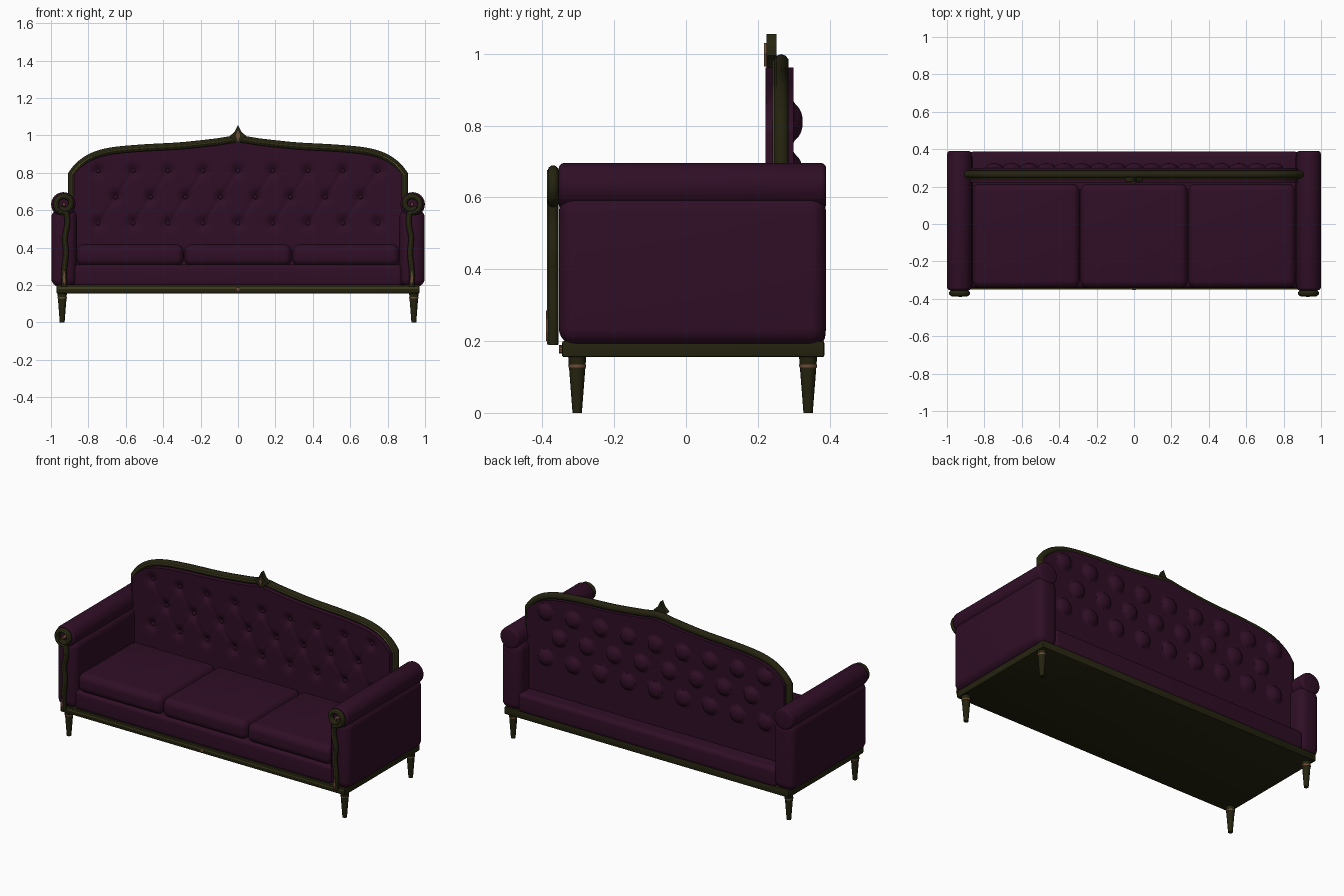
import bpy, bmesh, math
from mathutils import Matrix, Vector

if "Cube" in bpy.data.objects:
    bpy.data.objects.remove(bpy.data.objects["Cube"])


def material(name, rgb):
    m = bpy.data.materials.new(name)
    m.diffuse_color = (*rgb, 1)
    m.use_nodes = True
    m.node_tree.nodes["Principled BSDF"].inputs["Base Color"].default_value = m.diffuse_color
    return m


PLUM = material("plum velvet", (0.029, 0.0045, 0.019))
WOOD = material("dark olive wood", (0.018, 0.017, 0.005))
GOLD = material("dull gold", (0.10, 0.09, 0.025))
COPPER = material("copper", (0.16, 0.075, 0.04))


def finish(ob, mat, angle=40):
    ob.data.materials.clear()
    ob.data.materials.append(mat)
    bpy.ops.object.select_all(action='DESELECT')
    ob.select_set(True)
    bpy.context.view_layer.objects.active = ob
    bpy.ops.object.shade_smooth_by_angle(angle=math.radians(angle))
    return ob


def from_bmesh(name, bm, mat, angle=40):
    bmesh.ops.recalc_face_normals(bm, faces=bm.faces)
    me = bpy.data.meshes.new(name)
    bm.to_mesh(me)
    bm.free()
    ob = bpy.data.objects.new(name, me)
    bpy.context.collection.objects.link(ob)
    return finish(ob, mat, angle)


def box(name, lo, hi, mat, bevel=0.0, seg=5):
    lo, hi = Vector(lo), Vector(hi)
    bm = bmesh.new()
    bmesh.ops.create_cube(bm, size=1, matrix=Matrix.Translation((lo + hi) / 2) @ Matrix.Diagonal((*(hi - lo), 1)))
    if bevel:
        bmesh.ops.bevel(bm, geom=bm.edges[:], offset=bevel, segments=seg, profile=0.5, affect='EDGES')
    return from_bmesh(name, bm, mat)


def cylinder(name, loc, r1, r2, depth, mat, axis='Z', sides=32, bevel=0.0):
    bm = bmesh.new()
    rot = Matrix.Rotation(math.pi / 2, 4, 'X') if axis == 'Y' else Matrix()
    bmesh.ops.create_cone(bm, cap_ends=True, segments=sides, radius1=r1, radius2=r2, depth=depth,
                          matrix=Matrix.Translation(loc) @ rot)
    if bevel:
        rim = [e for e in bm.edges if any(len(f.verts) > 4 for f in e.link_faces)]
        bmesh.ops.bevel(bm, geom=rim, offset=bevel, segments=3, profile=0.5, affect='EDGES')
    return from_bmesh(name, bm, mat)


def tube(name, pts, radius, mat):
    cu = bpy.data.curves.new(name, 'CURVE')
    cu.dimensions = '3D'
    cu.bevel_depth = radius
    cu.bevel_resolution = 3
    cu.use_fill_caps = True
    sp = cu.splines.new('POLY')
    sp.points.add(len(pts) - 1)
    for p, co in zip(sp.points, pts):
        p.co = (*co, 1)
    ob = bpy.data.objects.new(name, cu)
    bpy.context.collection.objects.link(ob)
    bpy.ops.object.select_all(action='DESELECT')
    ob.select_set(True)
    bpy.context.view_layer.objects.active = ob
    bpy.ops.object.convert(target='MESH')
    return finish(bpy.context.view_layer.objects.active, mat, 50)


def smooth_path(pts, n=8):
    # Catmull-Rom through 2D points
    p = [Vector(q) for q in pts]
    p = [2 * p[0] - p[1]] + p + [2 * p[-1] - p[-2]]
    out = []
    for i in range(1, len(p) - 2):
        a, b, c, d = p[i - 1:i + 3]
        for k in range(n):
            t = k / n
            out.append(0.5 * (2 * b + (c - a) * t + (2 * a - 5 * b + 4 * c - d) * t * t
                              + (3 * b - a - 3 * c + d) * t ** 3))
    return out + [p[-2]]


def plate(name, outline, y0, y1, mat):
    bm = bmesh.new()
    f = bm.faces.new([bm.verts.new((x, y0, z)) for x, z in outline])
    ext = bmesh.ops.extrude_face_region(bm, geom=[f])
    bmesh.ops.translate(bm, vec=(0, y1 - y0, 0), verts=[v for v in ext['geom'] if isinstance(v, bmesh.types.BMVert)])
    return from_bmesh(name, bm, mat, 20)


# Base rail, deck and cushions
box("base_rail", (-0.97, -0.345, 0.155), (0.97, 0.385, 0.2), WOOD, 0.005, 2)
box("rail_gold_line", (-0.965, -0.35, 0.181), (0.965, -0.34, 0.187), GOLD)
plate("rail_rosette", [(0.012 * math.cos(a * math.pi / 4), 0.177 + 0.012 * math.sin(a * math.pi / 4))
                       for a in range(8)], -0.354, -0.345, COPPER)
box("seat_deck", (-0.88, -0.342, 0.19), (0.88, 0.388, 0.31), PLUM, 0.025)
for i in (-1, 0, 1):
    cx = i * 0.577
    box("seat_cushion", (cx - 0.287, -0.343, 0.3), (cx + 0.287, 0.215, 0.418), PLUM, 0.042, 6)

# Legs with copper rings
for sx in (-1, 1):
    for name, y in (("front_leg", -0.303), ("back_leg", 0.34)):
        cylinder(name, (sx * 0.94, y, 0.0775), 0.013, 0.025, 0.155, WOOD, sides=16)
        cylinder("leg_ring", (sx * 0.94, y, 0.131), 0.0245, 0.0252, 0.008, COPPER, sides=16)

# Arms, scrolled posts and ornaments
post = smooth_path([(0.928, 0.19), (0.93, 0.27), (0.92, 0.37), (0.926, 0.45), (0.912, 0.53), (0.918, 0.588)])
for k in range(1, 37):
    a = -1.75 + 2 * math.pi * 1.2 * k / 36
    r = 0.043 - 0.02 * max(0, (k - 20) / 16)
    post.append(Vector((0.931 + r * math.cos(a), 0.631 + r * math.sin(a))))
leaf = [(0, 0.2), (0.009, 0.225), (0.004, 0.255), (0, 0.285), (-0.004, 0.255), (-0.009, 0.225)]
for s in (-1, 1):
    xs = sorted((s * 0.862, s * 0.998))
    box("arm_body", (xs[0], -0.354, 0.19), (xs[1], 0.39, 0.605), PLUM, 0.045, 6)
    cylinder("arm_roll", (s * 0.934, 0.018, 0.631), 0.065, 0.065, 0.745, PLUM, 'Y', 40, 0.015)
    tube("arm_scroll_post", [(s * p.x, -0.37, p.y) for p in post], 0.0155, WOOD)
    tube("arm_scroll_gold_line", [(s * p.x, -0.3835, p.y) for p in post], 0.0035, GOLD)
    cylinder("scroll_button", (s * 0.931, -0.365, 0.631), 0.009, 0.009, 0.03, COPPER, 'Y', 16, 0.003)
    plate("post_leaf", [(s * (0.929 + x), z) for x, z in leaf], -0.39, -0.384, COPPER)

# Arched back frame
half = [(0.889, 0.79), (0.85, 0.838), (0.78, 0.885), (0.68, 0.914), (0.52, 0.93),
        (0.31, 0.942), (0.12, 0.962), (0, 0.978)]
arch = smooth_path([(-x, z) for x, z in half] + [(x, z) for x, z in half[-2::-1]])
path = [Vector((-0.889, 0.55))] + arch + [Vector((0.889, 0.55))]
tube("back_frame", [(p.x, 0.265, p.y) for p in path], 0.021, WOOD)
tube("back_frame_gold_line", [(p.x, 0.245, p.y) for p in path], 0.0045, GOLD)


def top(x):
    for a, b in zip(arch, arch[1:]):
        if a.x <= x <= b.x:
            return a.y + (b.y - a.y) * (x - a.x) / (b.x - a.x) - 0.016
    return 0.78


# Deep-buttoned back panel
STEP = 0.187
buttons = [(i * STEP, z) for z in (0.81, 0.53) for i in range(-4, 5)]
buttons += [((i + 0.5) * STEP, 0.67) for i in range(-4, 4)]


def front_y(x, z):
    r2 = min((x - bx) ** 2 + (z - bz) ** 2 for bx, bz in buttons)
    y = 0.222 + 0.02 * math.exp(-r2 / 0.0009)
    if 0.53 < z < 0.81 and abs(x) < 0.75:
        for q in (x / STEP + (z - 0.81) / 0.28, x / STEP - (z - 0.81) / 0.28):
            y += 0.005 * math.exp(-((q - round(q)) / 0.06) ** 2)
    return y


def back_y(x, z):
    r2 = min((x - bx) ** 2 + (z - bz) ** 2 for bx, bz in buttons)
    return 0.299 + 0.026 * math.sqrt(max(0, 1 - r2 / 0.0024))


NX, NZ = 180, 64
bm = bmesh.new()
sheets = []
for fy in (front_y, back_y):
    sheet = []
    for i in range(NX + 1):
        x = -0.878 + 1.756 * i / NX
        h = top(x) - 0.3
        sheet.append([bm.verts.new((x, fy(x, 0.3 + h * j / NZ), 0.3 + h * j / NZ)) for j in range(NZ + 1)])
    for i in range(NX):
        for j in range(NZ):
            bm.faces.new((sheet[i][j], sheet[i + 1][j], sheet[i + 1][j + 1], sheet[i][j + 1]))
    sheets.append(sheet)
F, B = sheets
for i in range(NX):
    for j in (0, NZ):
        bm.faces.new((F[i][j], F[i + 1][j], B[i + 1][j], B[i][j]))
for j in range(NZ):
    for i in (0, NX):
        bm.faces.new((F[i][j], F[i][j + 1], B[i][j + 1], B[i][j]))
from_bmesh("tufted_back", bm, PLUM, 50)

# Upholstery buttons
bm = bmesh.new()
for x, z in buttons:
    bmesh.ops.create_uvsphere(bm, u_segments=12, v_segments=8, radius=0.012,
                              matrix=Matrix.Translation((x, 0.241, z)) @ Matrix.Diagonal((1, 0.6, 1, 1)))
from_bmesh("back_buttons", bm, PLUM)

# Crest finial
crest = [(0, 1.055), (0.016, 1.022), (0.045, 0.995), (0.018, 0.972), (0, 0.95)]
plate("crest_finial", crest + [(-x, z) for x, z in crest[3:0:-1]], 0.224, 0.252, WOOD)
plate("crest_inlay", [(0, 1.03), (0.012, 1.0), (0, 0.965), (-0.012, 1.0)], 0.217, 0.224, COPPER)
